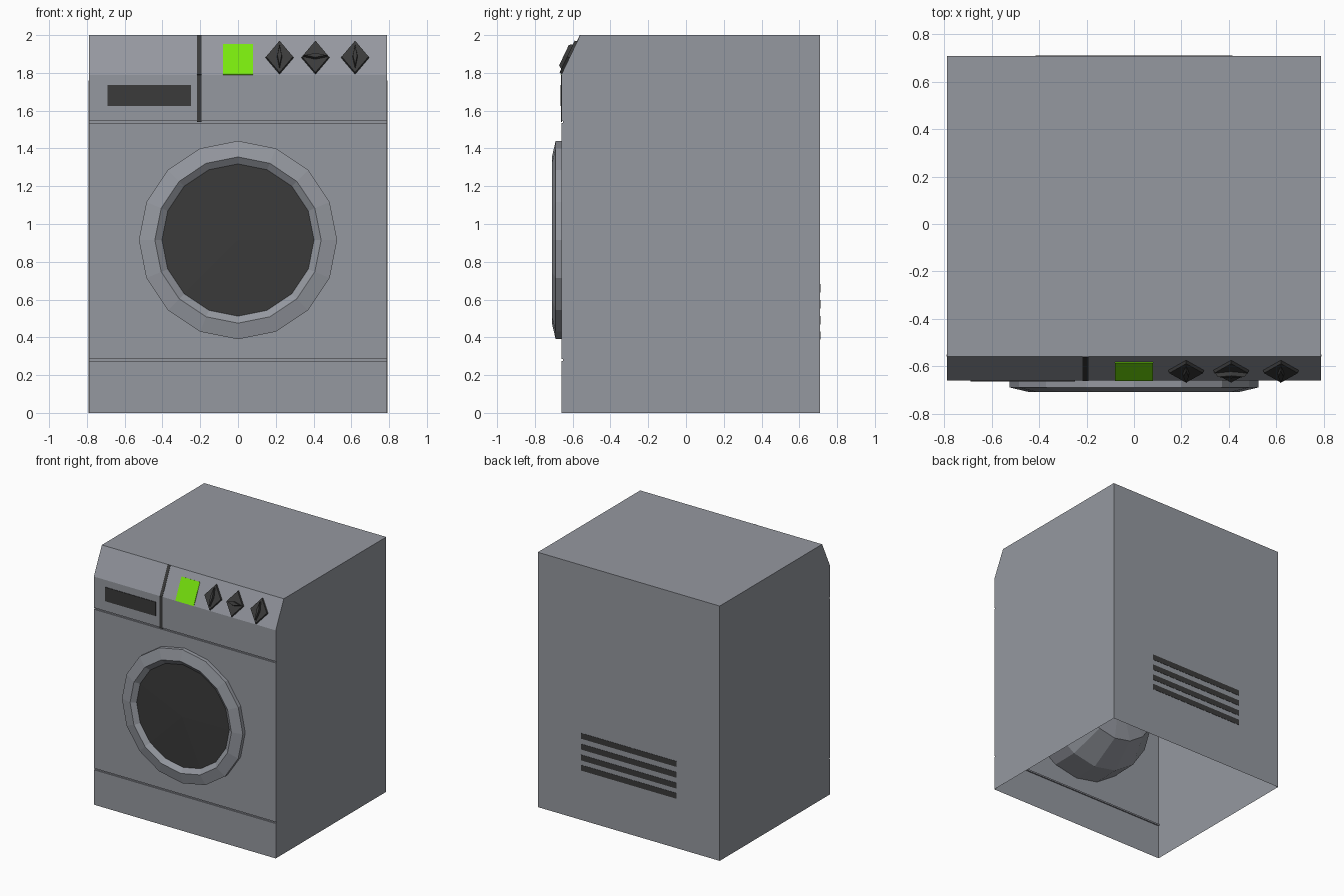
import bpy, bmesh, math
from mathutils import Matrix, Vector

if "Cube" in bpy.data.objects:
    bpy.data.objects.remove(bpy.data.objects["Cube"])


def material(name, rgb):
    m = bpy.data.materials.new(name)
    m.diffuse_color = (*rgb, 1)
    m.use_nodes = True
    m.node_tree.nodes["Principled BSDF"].inputs["Base Color"].default_value = m.diffuse_color
    return m


GREY = material("steel grey", (0.30, 0.315, 0.35))
DARK = material("dark plastic", (0.043, 0.043, 0.043))
GREEN = material("display green", (0.19, 0.80, 0.004))


def finish(name, bm, mat, matrix=None):
    if matrix:
        bm.transform(matrix)
    me = bpy.data.meshes.new(name)
    bm.to_mesh(me)
    bm.free()
    me.materials.append(mat)
    ob = bpy.data.objects.new(name, me)
    bpy.context.collection.objects.link(ob)
    return ob


def box(name, lo, hi, mat, matrix=None):
    lo, hi = Vector(lo), Vector(hi)
    bm = bmesh.new()
    bmesh.ops.create_cube(bm, size=1)
    bmesh.ops.scale(bm, vec=hi - lo, verts=bm.verts)
    bmesh.ops.translate(bm, vec=(lo + hi) / 2, verts=bm.verts)
    return finish(name, bm, mat, matrix)


def lathe(name, profile, mat, cz=0.915, n=16):
    """Revolve (radius, y) points about the door axis."""
    bm = bmesh.new()
    rings = []
    for r, y in profile:
        if r == 0:
            rings.append([bm.verts.new((0, y, cz))] * n)
        else:
            rings.append([bm.verts.new((r * math.sin(2 * math.pi * i / n), y,
                                        cz + r * math.cos(2 * math.pi * i / n)))
                          for i in range(n)])
    for a, b in zip(rings, rings[1:]):
        for i in range(n):
            j = (i + 1) % n
            bm.faces.new(list(dict.fromkeys((a[i], a[j], b[j], b[i]))))
    bmesh.ops.recalc_face_normals(bm, faces=bm.faces)
    return finish(name, bm, mat)


# Cabinet: side profile with two narrow front grooves, open underneath
W = 0.79
profile = [(-0.66, 0)]
for z in (0.28, 1.54):
    profile += [(-0.66, z - 0.006), (-0.65, z - 0.006), (-0.65, z + 0.006), (-0.66, z + 0.006)]
profile += [(-0.66, 1.79), (-0.56, 2), (0.71, 2), (0.71, 0)]
bm = bmesh.new()
left = [bm.verts.new((-W, y, z)) for y, z in profile]
right = [bm.verts.new((W, y, z)) for y, z in profile]
bm.faces.new(left)
bm.faces.new(right)
walls = [bm.faces.new((left[i - 1], left[i], right[i], right[i - 1])) for i in range(len(profile))]
bmesh.ops.recalc_face_normals(bm, faces=bm.faces)
bmesh.ops.delete(bm, geom=[walls[0]], context='FACES_ONLY')
finish("cabinet", bm, GREY)

# Side seams
for s in (-1, 1):
    box("side_seam", (s * W - 0.001, -0.56, 0), (s * W + 0.001, -0.55, 1.76), GREY)

# Door ring, glass and the drum bowl inside
lathe("door_ring", [(0.525, -0.655), (0.525, -0.69), (0.44, -0.71), (0.40, -0.68)], GREY)
lathe("door_glass", [(0.405, -0.682), (0, -0.692)], DARK)
lathe("drum", [(0.525, -0.655), (0.52, -0.45), (0.38, -0.22), (0, -0.16)], GREY)

# Drawer handle and panel divider on the front
box("drawer_handle", (-0.69, -0.664, 1.625), (-0.25, -0.656, 1.735), DARK)
box("divider_front", (-0.217, -0.662, 1.54), (-0.193, -0.656, 1.79), DARK)

# Sloping control panel: local x across, y up the slope, z outward
up = Vector((0, 0.10, 0.21)).normalized()
out = Vector((1, 0, 0)).cross(up)
SLOPE = Matrix(((1, 0, 0, 0),
                (0, up.y, out.y, -0.66),
                (0, up.z, out.z, 1.79),
                (0, 0, 0, 1)))
box("divider_slope", (-0.217, 0, -0.003), (-0.193, 0.2326, 0.002), DARK, SLOPE)
box("display", (-0.08, 0, -0.003), (0.08, 0.178, 0.004), GREEN, SLOPE)


def diamond(name, hx, hy, z0, z1, taper, matrix):
    bm = bmesh.new()
    bmesh.ops.create_cone(bm, cap_ends=True, segments=4, radius1=1, radius2=taper, depth=1)
    bmesh.ops.scale(bm, vec=(hx, hy, z1 - z0), verts=bm.verts)
    bmesh.ops.translate(bm, vec=(0, 0, (z0 + z1) / 2), verts=bm.verts)
    finish(name, bm, DARK, matrix)


# Knobs: diamond base with a thin grip ridge, the middle one turned sideways
for x, turned in ((0.22, False), (0.41, True), (0.62, False)):
    place = SLOPE @ Matrix.Translation((x, 0.1, 0))
    diamond("knob_base", 0.075, 0.098, -0.002, 0.014, 0.95, place)
    size = (0.07, 0.016) if turned else (0.014, 0.075)
    diamond("knob_grip", *size, 0.01, 0.032, 0.8, place)

# Rear vent slots
for z in (0.41, 0.49, 0.575, 0.66):
    box("vent_slot", (-0.415, 0.706, z - 0.022), (0.415, 0.712, z + 0.022), DARK)
